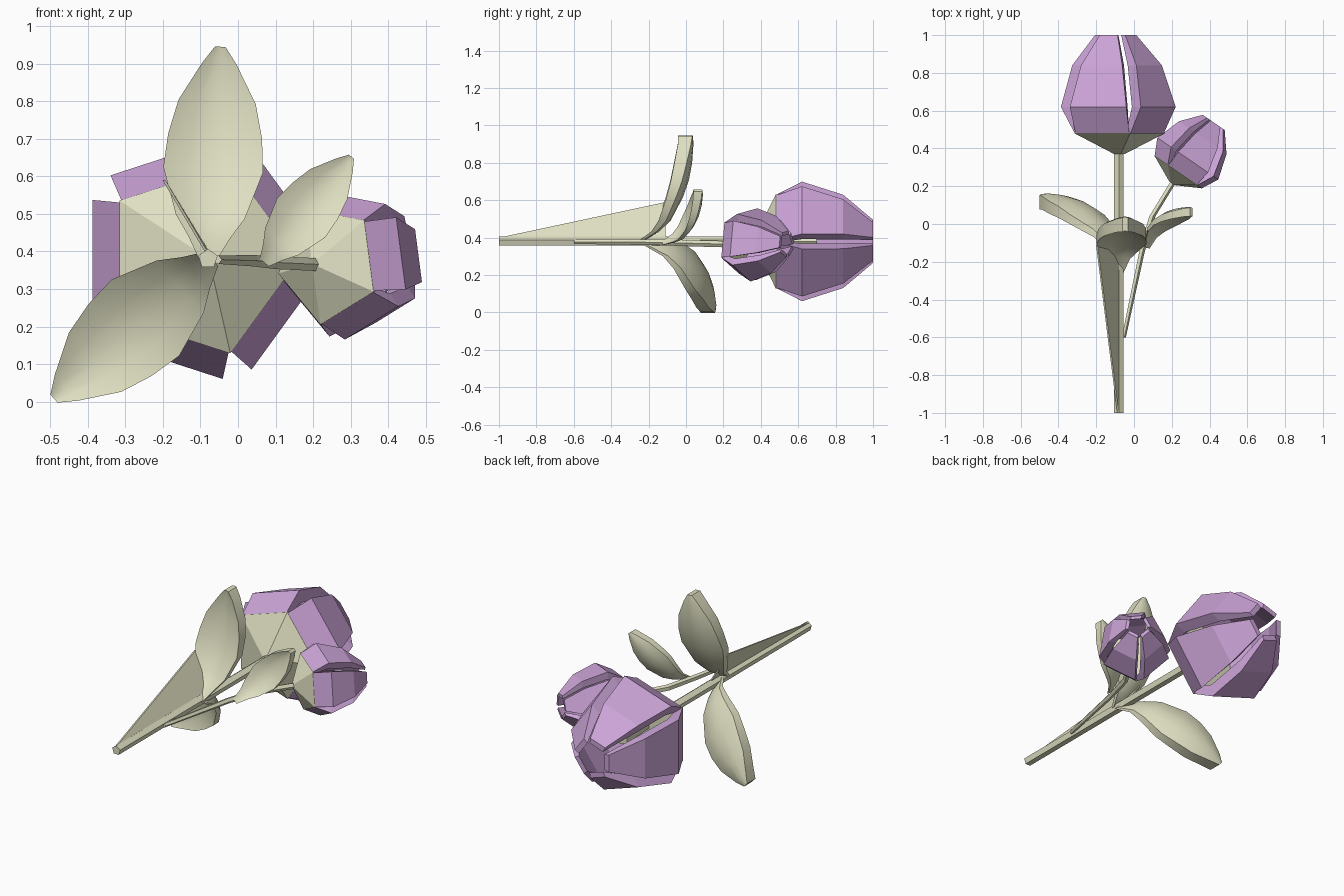
import bpy, bmesh
from math import sin, cos, radians, tau
from mathutils import Vector, Matrix

if "Cube" in bpy.data.objects:
    bpy.data.objects.remove(bpy.data.objects["Cube"])


def material(name, rgb):
    m = bpy.data.materials.new(name)
    m.diffuse_color = (*rgb, 1)
    m.use_nodes = True
    m.node_tree.nodes["Principled BSDF"].inputs["Base Color"].default_value = m.diffuse_color
    return m


GREEN = material("pale_green", (0.74, 0.74, 0.54))
PURPLE = material("lilac", (0.60, 0.37, 0.68))


def loft(name, rings, mat, matrix=Matrix(), smooth=False):
    """Skin equal-length closed rings and cap both ends."""
    bm = bmesh.new()
    vr = [[bm.verts.new(matrix @ Vector(p)) for p in r] for r in rings]
    n = len(vr[0])
    for a, b in zip(vr, vr[1:]):
        for i in range(n):
            bm.faces.new((a[i], a[(i + 1) % n], b[(i + 1) % n], b[i]))
    bm.faces.new(vr[0])
    bm.faces.new(vr[-1][::-1])
    bmesh.ops.recalc_face_normals(bm, faces=bm.faces)
    me = bpy.data.meshes.new(name)
    bm.to_mesh(me)
    bm.free()
    me.materials.append(mat)
    ob = bpy.data.objects.new(name, me)
    bpy.context.collection.objects.link(ob)
    if smooth:
        bpy.ops.object.select_all(action='DESELECT')
        ob.select_set(True)
        bpy.context.view_layer.objects.active = ob
        bpy.ops.object.shade_smooth_by_angle(angle=radians(45))
    return ob


def pentagon(x, y, z, r, turn=0.0):
    return [(x + r * cos(turn + tau * i / 5), y, z + r * sin(turn + tau * i / 5))
            for i in range(5)]


def flower(prefix, matrix, base_x=0.0):
    """Five-petal bud along local +y, starting at the calyx base."""
    loft(prefix + "_calyx", [pentagon(base_x, 0, 0, 0.03), pentagon(0, 0.11, 0, 0.264),
                             pentagon(0, 0.118, 0, 0.264)], GREEN, matrix)
    loft(prefix + "_pistil", [pentagon(base_x, 0.1, 0, 0.03), pentagon(base_x, 0.33, 0, 0.04)],
         GREEN, matrix)
    # along axis, distance from axis, half width, thickness
    profile = [(0.11, 0.212, 0.15, 0.04), (0.25, 0.285, 0.157, 0.07),
               (0.47, 0.225, 0.115, 0.065), (0.63, 0.105, 0.05, 0.03)]
    for k in range(5):
        turn = Matrix.Rotation(-radians(36 + 72 * k), 4, 'Y')
        rings = [[(d, y, -w), (d, y, w), (d - t, y, w * 0.9), (d - t, y, -w * 0.9)]
                 for y, d, w, t in profile]
        loft(f"{prefix}_petal_{k + 1}", rings, PURPLE, matrix @ turn)


def leaf(name, base, tip, scale):
    """Thick cupped leaf that sweeps back from the stem."""
    base, tip = Vector(base), Vector(tip)
    along = tip - base
    side = Vector((along.z, 0, -along.x)).normalized()
    # fraction of length, fraction of sweep, half width, thickness
    profile = [(0.0, 0.0, 0.025, 0.02), (0.1, 0.36, 0.055, 0.03), (0.2, 0.58, 0.092, 0.04),
               (0.42, 0.83, 0.133, 0.05), (0.58, 0.94, 0.125, 0.06),
               (0.74, 1.0, 0.103, 0.065), (0.92, 1.02, 0.046, 0.07), (1.0, 1.0, 0.014, 0.075)]
    rings = []
    for t, f, w, th in profile:
        c = Vector((base.x + along.x * t, base.y + along.y * f, base.z + along.z * t))
        front, back = [], []
        for s in (-1, -0.5, 0, 0.5, 1):
            p = c + side * (s * w * scale)
            p.y -= 0.3 * w * scale * s * s
            h = Vector((0, th * scale / 2, 0))
            front.append(p - h)
            back.append(p + h)
        rings.append(front + back[::-1])
    loft(name, rings, GREEN, smooth=True)


# stems
loft("main_stem", [pentagon(-0.08, y, 0.38, 0.027, radians(18)) for y in (-1, 0.4)], GREEN)
side_path = [(-0.055, -0.6, 0.378, 0.012), (0.04, -0.15, 0.375, 0.016),
             (0.095, 0.04, 0.37, 0.018), (0.205, 0.22, 0.365, 0.018)]
loft("side_stem", [pentagon(*p) for p in side_path], GREEN)

# blooms
flower("large_flower", Matrix.Translation((-0.102, 0.37, 0.38)), 0.022)
tilt = Matrix.Rotation(radians(-34.5), 4, 'Z') @ Matrix.Rotation(radians(27), 4, 'Y')
flower("small_flower", Matrix.Translation((0.202, 0.215, 0.367)) @ tilt @ Matrix.Scale(0.62, 4))

# leaves
leaf("upper_leaf", (-0.08, -0.24, 0.38), (-0.047, 0.0, 0.945), 1.0)
leaf("lower_leaf", (-0.07, -0.21, 0.38), (-0.49, 0.12, 0.008), 1.02)
leaf("small_leaf", (0.07, -0.12, 0.37), (0.302, 0.065, 0.652), 0.62)

# thin web running from the stem foot up to the upper leaf
web = [(-0.085, -1, 0.4), (-0.197, -0.11, 0.59), (-0.08, -0.11, 0.4)]
loft("leaf_web", [[(x + dx, y, z) for x, y, z in web] for dx in (-0.004, 0.004)], GREEN)
